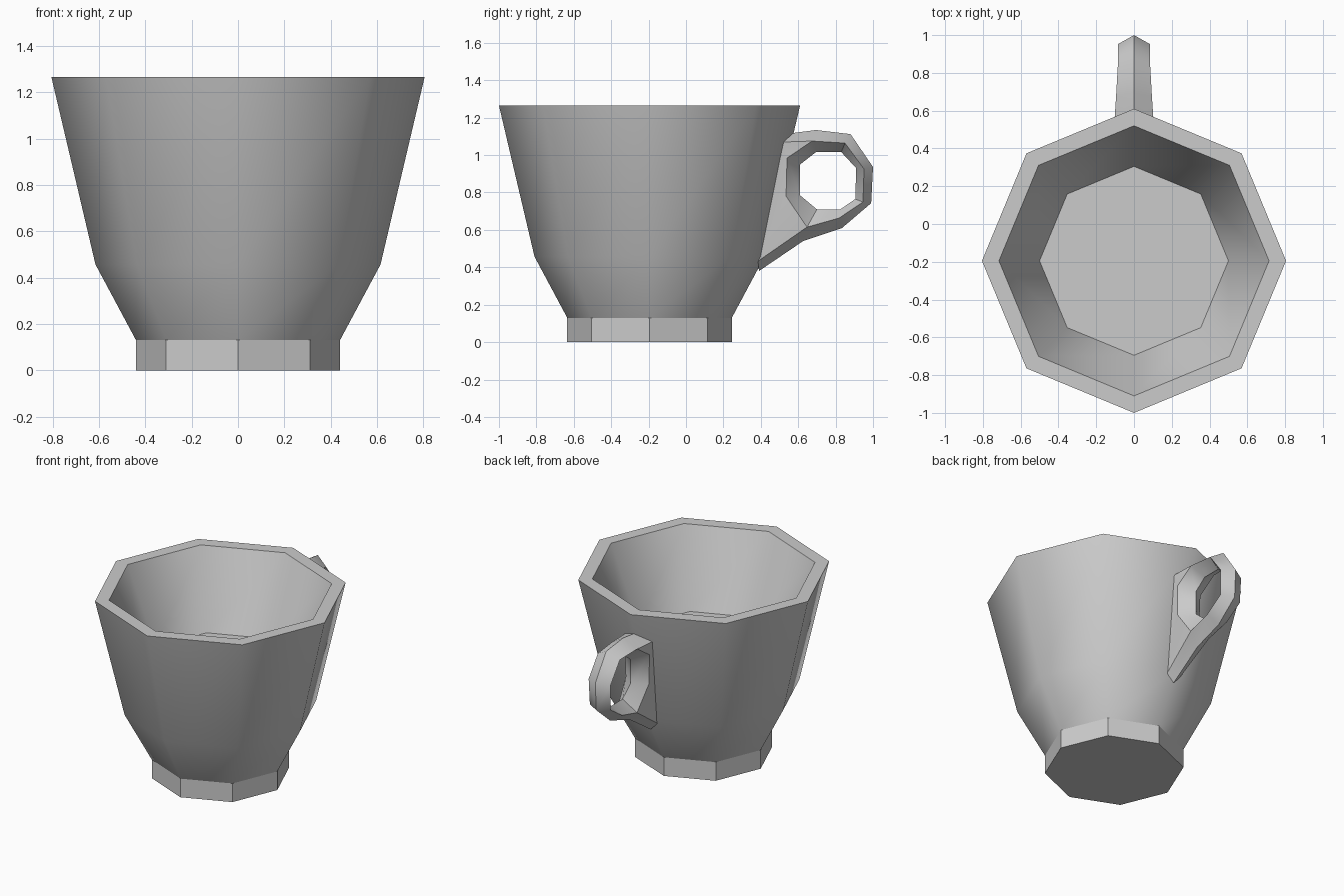
import bpy, bmesh, math

cube = bpy.data.objects.get("Cube")
if cube:
    bpy.data.objects.remove(cube, do_unlink=True)

SIDES = 8
CENTRE_Y = -0.195

# One plain grey for the whole cup
grey = bpy.data.materials.new("light grey")
grey.use_nodes = True
colour = (0.6, 0.6, 0.6, 1)
grey.diffuse_color = colour
grey.node_tree.nodes["Principled BSDF"].inputs["Base Color"].default_value = colour


def finish(name, bm, smooth):
    bmesh.ops.recalc_face_normals(bm, faces=bm.faces)
    mesh = bpy.data.meshes.new(name)
    bm.to_mesh(mesh)
    bm.free()
    mesh.materials.append(grey)
    obj = bpy.data.objects.new(name, mesh)
    bpy.context.collection.objects.link(obj)
    if smooth:
        bpy.ops.object.select_all(action="DESELECT")
        obj.select_set(True)
        bpy.context.view_layer.objects.active = obj
        bpy.ops.object.shade_smooth_by_angle(angle=math.radians(44.5))
    return obj


def lathe(name, profile, cap_start=False, cap_end=False, smooth=True):
    """Turn a (radius, z) profile into an eight-sided shell."""
    bm = bmesh.new()
    rings = []
    for r, z in profile:
        angles = [math.tau * i / SIDES for i in range(SIDES)]
        rings.append([bm.verts.new((r * math.cos(a), CENTRE_Y + r * math.sin(a), z))
                      for a in angles])
    for low, high in zip(rings, rings[1:]):
        for i in range(SIDES):
            j = (i + 1) % SIDES
            bm.faces.new((low[i], low[j], high[j], high[i]))
    if cap_start:
        bm.faces.new(rings[0])
    if cap_end:
        bm.faces.new(rings[-1])
    return finish(name, bm, smooth)


# Bowl: outer wall, rim, inner wall and floor
lathe("bowl", [(0.44, 0.13), (0.615, 0.457), (0.805, 1.265),
               (0.715, 1.265), (0.5, 0.75)], cap_end=True)

# Flat-sided foot
lathe("foot", [(0.44, 0), (0.44, 0.13)], cap_start=True, smooth=False)

# Handle: (y, z) loops clockwise from the upper cup side
hole = [(0.61, 0.95), (0.695, 1.016), (0.83, 1.016), (0.91, 0.93),
        (0.905, 0.765), (0.825, 0.71), (0.7, 0.71), (0.61, 0.785)]
crease = [(0.095, 0.54, 0.984), (0.095, 0.674, 1.075), (0.085, 0.85, 1.064),
          (0.085, 0.952, 0.925), (0.08, 0.946, 0.749), (0.08, 0.818, 0.663),
          (0.075, 0.647, 0.615), (0.09, 0.535, 0.78)]
ridge = [(0.572, 1.118), (0.695, 1.134), (0.88, 1.112), (1, 0.936),
         (0.99, 0.743), (0.834, 0.61), (0.626, 0.54), (0.39, 0.38)]

bm = bmesh.new()
inner = [bm.verts.new((0, y, z)) for y, z in hole]
outer = [bm.verts.new((0, y, z)) for y, z in ridge]
for side in (1, -1):
    mid = [bm.verts.new((side * x, y, z)) for x, y, z in crease]
    top = bm.verts.new((side * 0.105, 0.522, 1.07))
    foot = bm.verts.new((side * 0.05, 0.385, 0.433))
    # Bevel into the hole
    for i in range(SIDES):
        j = (i + 1) % SIDES
        bm.faces.new((inner[i], inner[j], mid[j], mid[i]))
    # Bevel out to the ridge
    for i in range(1, 6):
        bm.faces.new((mid[i], mid[i + 1], outer[i + 1], outer[i]))
    # Flared joints against the bowl
    bm.faces.new((top, mid[1], outer[1], outer[0]))
    bm.faces.new((mid[6], foot, outer[7], outer[6]))
    bm.faces.new((top, mid[0], mid[1]))
    bm.faces.new((top, foot, mid[7], mid[0]))
    bm.faces.new((foot, mid[6], mid[7]))
finish("handle", bm, True)
